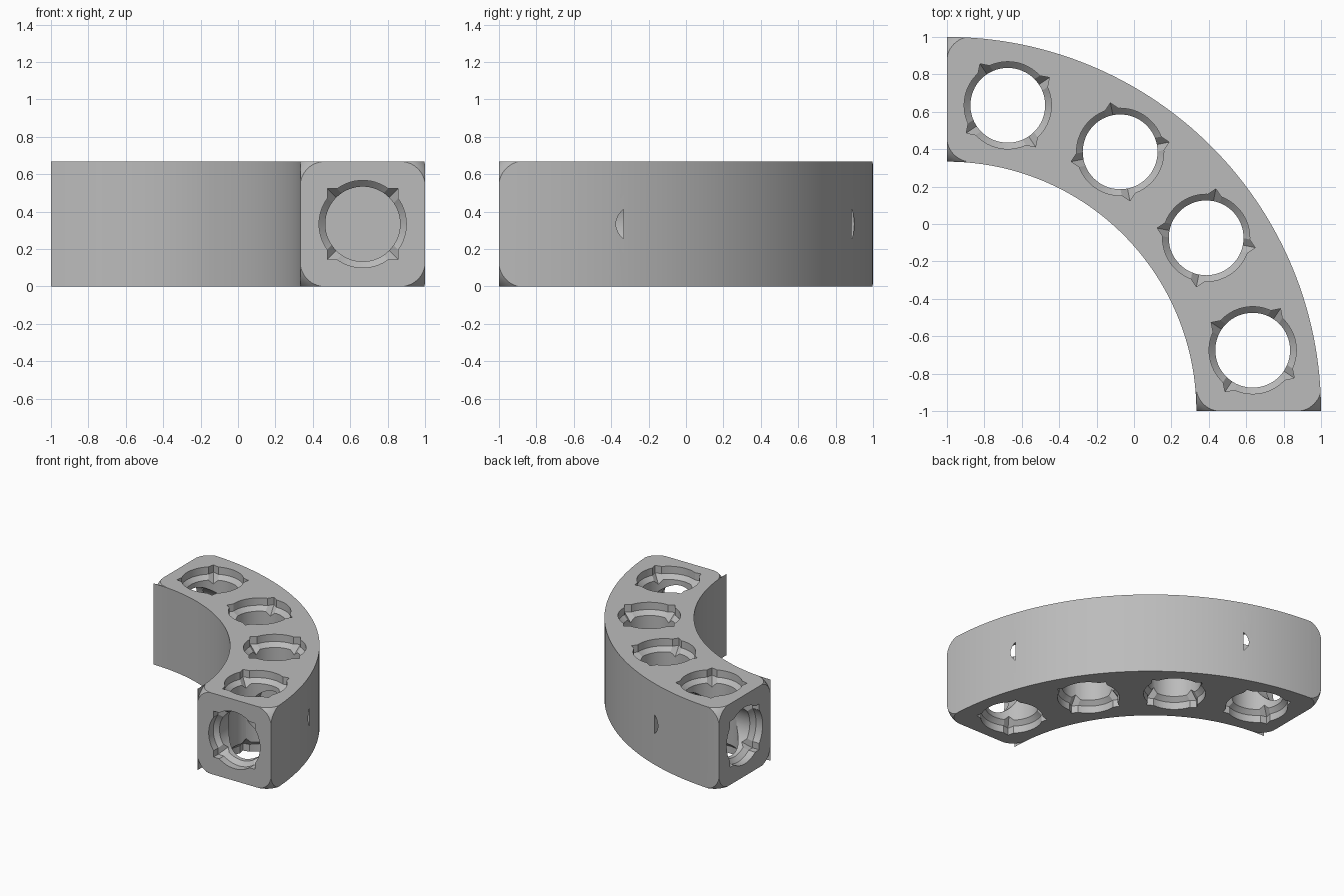
import bpy, bmesh, math
from mathutils import Matrix, Vector

if "Cube" in bpy.data.objects:
    bpy.data.objects.remove(bpy.data.objects["Cube"], do_unlink=True)

UNIT = 2 / 3                      # beam thickness
OUTER, INNER = 2.0, 2.0 - UNIT    # arc radii about the corner (-1, -1)
MID = (OUTER + INNER) / 2
HALF = UNIT / 2
CORNER = 0.13                     # size of rounded end corners

grey = bpy.data.materials.new("plain grey")
grey.use_nodes = True
grey.diffuse_color = (0.5, 0.5, 0.5, 1)
grey.node_tree.nodes["Principled BSDF"].inputs["Base Color"].default_value = (0.5, 0.5, 0.5, 1)


def make_object(name, bm):
    bmesh.ops.recalc_face_normals(bm, faces=bm.faces)
    mesh = bpy.data.meshes.new(name)
    bm.to_mesh(mesh)
    bm.free()
    mesh.materials.append(grey)
    obj = bpy.data.objects.new(name, mesh)
    bpy.context.collection.objects.link(obj)
    return obj


def add_turned(bm, profile, sides, matrix, turn=0.0):
    """Closed solid turned about local z from (radius, height) pairs."""
    rings = []
    for r, h in profile:
        angles = [turn + math.tau * i / sides for i in range(sides)]
        rings.append([bm.verts.new(matrix @ Vector((r * math.cos(a), r * math.sin(a), h)))
                      for a in angles])
    for low, high in zip(rings, rings[1:]):
        for i in range(sides):
            j = (i + 1) % sides
            bm.faces.new((low[i], low[j], high[j], high[i]))
    bm.faces.new(rings[0])
    bm.faces.new(rings[-1])


def flared(wide, narrow, depth, slope, top_extra, bottom_extra):
    """Profile that is wide at both mouths and narrow between."""
    inner = HALF - depth - slope
    return [(wide, -HALF - bottom_extra), (wide, depth - HALF), (narrow, -inner),
            (narrow, inner), (wide, HALF - depth), (wide, HALF + top_extra)]


def hole_cutters(name, matrices, bottom_extra):
    """Round bores with wider mouths, and square notches at the mouths."""
    bores, notches = bmesh.new(), bmesh.new()
    for m in matrices:
        add_turned(bores, flared(0.2333, 0.2, 0.06, 0.0333, 0.1, bottom_extra), 64, m)
        add_turned(notches, flared(0.267, 0.187, 0.06, 0.08, 0.1, bottom_extra), 4, m, math.pi / 4)
    return [make_object(name + "_bore_cutter", bores),
            make_object(name + "_notch_cutter", notches)]


# Curved beam: a quarter ring
bm = bmesh.new()
STEPS = 64
loop = []
for radius, order in ((OUTER, range(STEPS + 1)), (INNER, reversed(range(STEPS + 1)))):
    for i in order:
        a = math.pi / 2 * i / STEPS
        loop.append(bm.verts.new((radius * math.cos(a) - 1, radius * math.sin(a) - 1, 0)))
base = bm.faces.new(loop)
side = bmesh.ops.extrude_face_region(bm, geom=[base])["geom"]
bmesh.ops.translate(bm, vec=(0, 0, UNIT), verts=[g for g in side if isinstance(g, bmesh.types.BMVert)])
beam = make_object("curved_beam", bm)

# End corner cutters: blocks at each end corner, less a ball
blocks, balls = bmesh.new(), bmesh.new()
for swap in (False, True):
    for radial in (-1, 1):
        for up in (-1, 1):
            over = 0.02 if radial > 0 else -0.001
            lows, highs = [], []
            spans = ((MID - 1, radial, HALF, over), (-1 + HALF, -1, HALF, 0.02), (HALF, up, HALF, 0.02))
            for mid, sign, half, extra in spans:
                face, inside = mid + sign * (half + extra), mid + sign * (half - CORNER)
                lows.append(min(face, inside))
                highs.append(max(face, inside))
            low, high = Vector(lows), Vector(highs)
            ball = Vector([mid + sign * (half - CORNER) for mid, sign, half, _ in spans])
            if swap:
                low, high, ball = low.yxz, high.yxz, ball.yxz
            bmesh.ops.create_cube(blocks, size=1, matrix=Matrix.Translation((low + high) / 2)
                                  @ Matrix.Diagonal((*(high - low), 1)))
            bmesh.ops.create_uvsphere(balls, u_segments=48, v_segments=24,
                                      radius=CORNER * math.sqrt(2) * 1.004,
                                      matrix=Matrix.Translation(ball))
corner_cutter = make_object("corner_cutter", blocks)
corner_ball = make_object("corner_ball", balls)

# Four upright holes spaced along the arc
upright = []
for i in range(4):
    a = math.pi / 2 * (i + 0.5) / 4
    upright.append(Matrix.Translation((MID * math.cos(a) - 1, MID * math.sin(a) - 1, HALF))
                   @ Matrix.Rotation(a, 4, "Z"))

# One blind hole in each end, with its mouth on local +z
ends = [Matrix.Translation((MID - 1, HALF - 1, HALF)) @ Matrix.Rotation(math.pi / 2, 4, "X"),
        Matrix.Translation((HALF - 1, MID - 1, HALF)) @ Matrix.Rotation(-math.pi / 2, 4, "Y")]

cutters = [corner_cutter]
cutters += hole_cutters("upright", upright, 0.1)
cutters += hole_cutters("end", ends, 0.0)


def cut(target, cutter):
    bpy.context.view_layer.objects.active = target
    mod = target.modifiers.new("cut", "BOOLEAN")
    mod.operation = "DIFFERENCE"
    mod.solver = "EXACT"
    mod.object = cutter
    bpy.ops.object.modifier_apply(modifier=mod.name)
    bpy.data.objects.remove(cutter, do_unlink=True)


cut(corner_cutter, corner_ball)
for cutter in cutters:
    cut(beam, cutter)

# Smooth the curved walls and keep the edges crisp
bpy.ops.object.select_all(action="DESELECT")
beam.select_set(True)
bpy.context.view_layer.objects.active = beam
bpy.ops.object.shade_smooth_by_angle(angle=math.radians(20))
